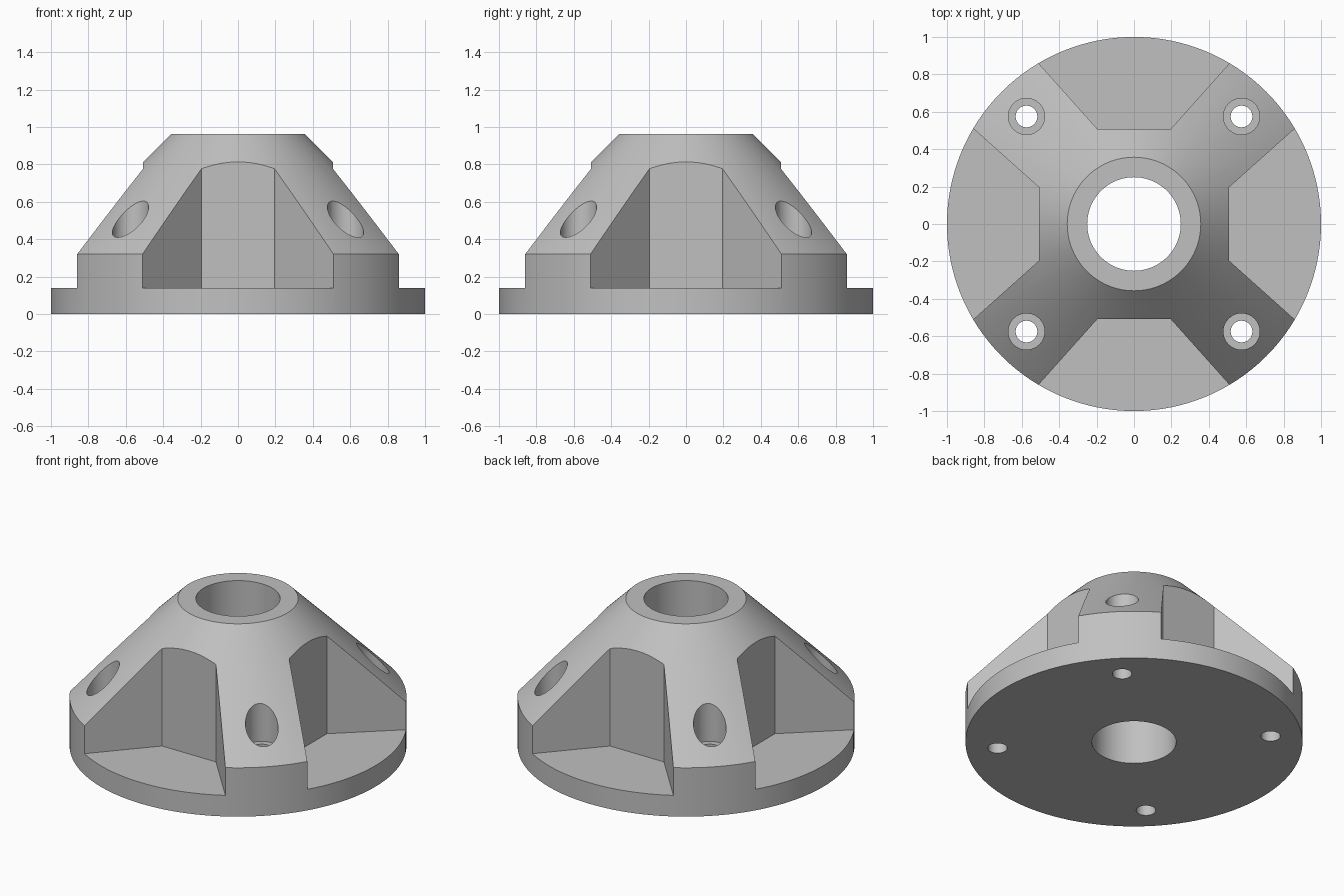
import bpy, bmesh, math
from mathutils import Matrix

cube = bpy.data.objects.get("Cube")
if cube:
    bpy.data.objects.remove(cube, do_unlink=True)

SEGMENTS = 128

grey = bpy.data.materials.new("machined grey")
grey.use_nodes = True
colour = (0.53, 0.53, 0.53, 1)
grey.diffuse_color = colour
grey.node_tree.nodes["Principled BSDF"].inputs["Base Color"].default_value = colour


def make_object(name, bm):
    bmesh.ops.recalc_face_normals(bm, faces=bm.faces)
    mesh = bpy.data.meshes.new(name)
    bm.to_mesh(mesh)
    bm.free()
    mesh.materials.append(grey)
    obj = bpy.data.objects.new(name, mesh)
    bpy.context.collection.objects.link(obj)
    return obj


def add_cylinder(bm, radius, low, high, x, y):
    bmesh.ops.create_cone(
        bm, cap_ends=True, segments=64, radius1=radius, radius2=radius,
        depth=high - low, matrix=Matrix.Translation((x, y, (low + high) / 2)))


def add_prism(bm, outline, low, high, angle):
    base = [bm.verts.new((x, y, low)) for x, y in outline]
    face = bm.faces.new(base)
    extruded = bmesh.ops.extrude_face_region(bm, geom=[face], use_keep_orig=True)["geom"]
    top = [v for v in extruded if isinstance(v, bmesh.types.BMVert)]
    bmesh.ops.translate(bm, verts=top, vec=(0, 0, high - low))
    bmesh.ops.rotate(bm, verts=base + top, cent=(0, 0, 0),
                     matrix=Matrix.Rotation(angle, 3, 'Z'))


def cut(target, cutter):
    cutter.hide_render = True
    mod = target.modifiers.new(cutter.name, 'BOOLEAN')
    mod.operation = 'DIFFERENCE'
    mod.solver = 'EXACT'
    mod.object = cutter


# Conical hub with its central bore, turned from a closed profile
profile = [(0.25, 0), (1, 0), (1, 0.32), (0.357, 0.963), (0.25, 0.963)]
bm = bmesh.new()
points = [bm.verts.new((r, 0, z)) for r, z in profile]
edges = [bm.edges.new((points[i - 1], points[i])) for i in range(len(points))]
bmesh.ops.spin(bm, geom=points + edges, cent=(0, 0, 0), axis=(0, 0, 1),
               angle=math.tau, steps=SEGMENTS, use_duplicate=False)
bmesh.ops.remove_doubles(bm, verts=bm.verts, dist=0.0001)
hub = make_object("flanged_hub", bm)

# Four flared pockets that leave a thin flange and four ribs
pocket = [(-0.195, 0.507), (0.195, 0.507), (0.815, 1.2), (-0.815, 1.2)]
bm = bmesh.new()
for quarter in range(4):
    add_prism(bm, pocket, 0.138, 1.3, quarter * math.pi / 2)
cut(hub, make_object("pocket_cutter", bm))

# Counterbores, then bolt holes, through the ribs
for name, radius, low in (("counterbore_cutter", 0.097, 0.355),
                          ("bolt_hole_cutter", 0.058, -0.2)):
    bm = bmesh.new()
    for x in (-0.575, 0.575):
        for y in (-0.575, 0.575):
            add_cylinder(bm, radius, low, 1.3, x, y)
    cut(hub, make_object(name, bm))

# Apply the cuts and discard the cutters
bpy.context.view_layer.update()
result = bpy.data.meshes.new_from_object(
    hub.evaluated_get(bpy.context.evaluated_depsgraph_get()))
cutters = [m.object for m in hub.modifiers]
hub.modifiers.clear()
hub.data = result
for cutter in cutters:
    bpy.data.objects.remove(cutter, do_unlink=True)

# Smooth round walls, crisp machined edges
bpy.ops.object.select_all(action='DESELECT')
hub.select_set(True)
bpy.context.view_layer.objects.active = hub
bpy.ops.object.shade_smooth_by_angle(angle=math.radians(25))
